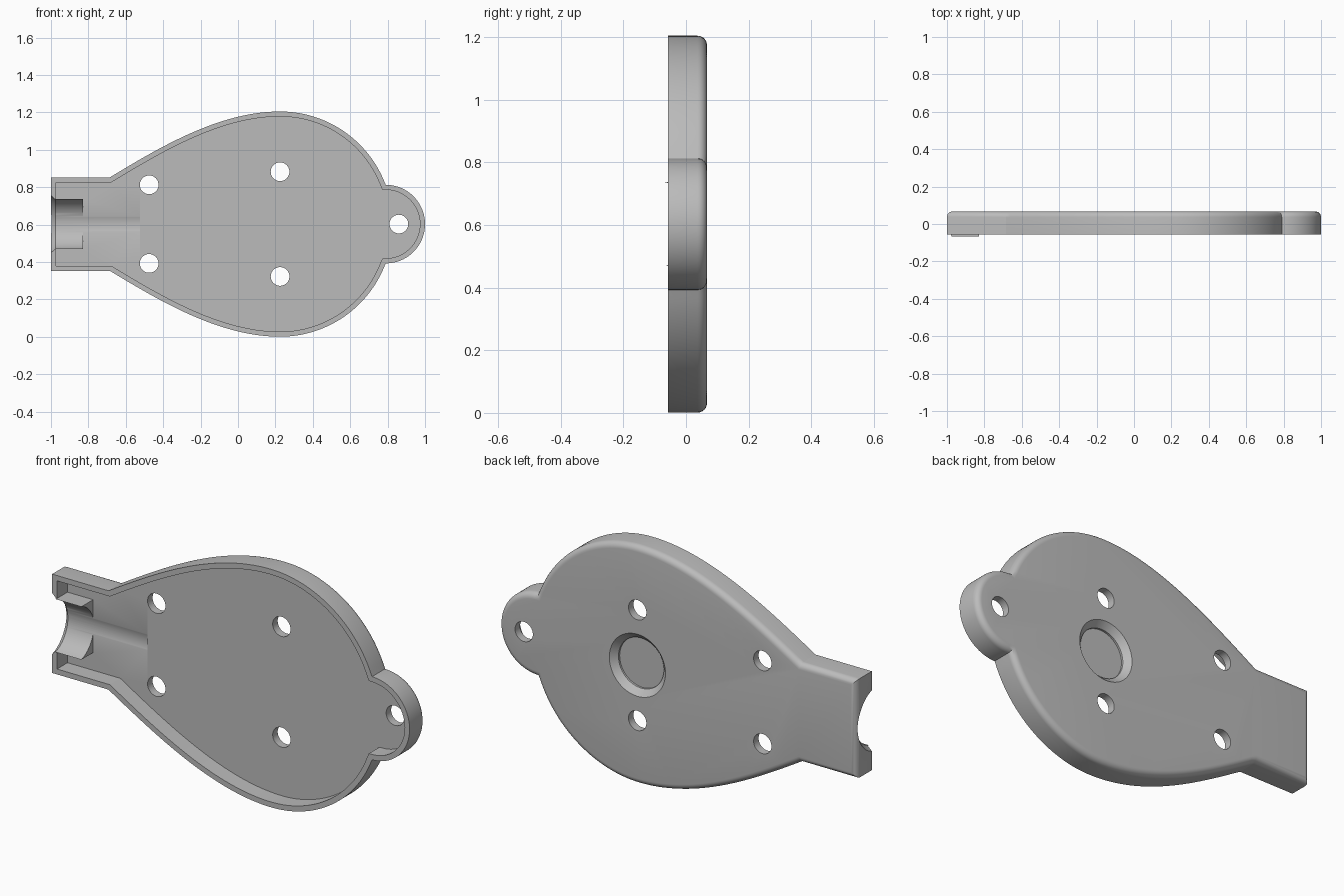
import bpy, bmesh, math
from mathutils import Vector, Matrix

cube = bpy.data.objects.get("Cube")
if cube:
    bpy.data.objects.remove(cube, do_unlink=True)

MID = 0.603                      # height of the long axis
FRONT, FLOOR, BACK = -0.057, 0.027, 0.067
WALL, FILLET = 0.027, 0.03

grey = bpy.data.materials.new("plain_grey")
grey.use_nodes = True
grey.diffuse_color = (0.5, 0.5, 0.5, 1)
grey.node_tree.nodes["Principled BSDF"].inputs["Base Color"].default_value = (0.5, 0.5, 0.5, 1)


def make_object(name, bm):
    bmesh.ops.recalc_face_normals(bm, faces=bm.faces)
    mesh = bpy.data.meshes.new(name)
    bm.to_mesh(mesh)
    bm.free()
    mesh.materials.append(grey)
    obj = bpy.data.objects.new(name, mesh)
    bpy.context.collection.objects.link(obj)
    return obj


def arc(cx, radius, start, end, steps):
    angles = [start + (end - start) * i / steps for i in range(steps + 1)]
    return [(cx + radius * math.cos(a), radius * math.sin(a)) for a in angles]


def bezier(a, b, c, d, steps):
    out = []
    for i in range(1, steps + 1):
        t = i / steps
        s = 1 - t
        out.append(tuple(s**3 * p + 3 * s*s*t * q + 3 * s*t*t * r + t**3 * u
                         for p, q, r, u in zip(a, b, c, d)))
    return out


def outline():
    """Upper half from the lug tip to the square end, then mirrored."""
    half = arc(0.79, 0.21, 0, math.pi / 2, 24)
    half += arc(0.225, 0.602, math.asin(0.21 / 0.602), math.pi / 2, 36)[1:]
    half += bezier((0.225, 0.602), (-0.1, 0.602), (-0.42, 0.41), (-0.685, 0.25), 36)
    half.append((-1, 0.25))
    lower = [(x, -h) for x, h in reversed(half[1:])]
    return [Vector(p) for p in half + lower]


def inset(points, d):
    """Mitred inward offset of a counter-clockwise loop."""
    out = []
    for i, p in enumerate(points):
        a = (p - points[i - 1]).normalized()
        b = (points[(i + 1) % len(points)] - p).normalized()
        na, nb = Vector((-a.y, a.x)), Vector((-b.y, b.x))
        out.append(p + (na + nb) * d / (1 + na.dot(nb)))
    return out


def tray():
    """Tray shell: floor, inner wall, rim, outer wall, rounded back edge."""
    rings = [(WALL, FLOOR), (WALL, FRONT)]
    rings += [(0, FRONT)]
    for i in range(7):
        a = math.pi / 2 * i / 6
        rings.append((FILLET * (1 - math.cos(a)), BACK - FILLET * (1 - math.sin(a))))
    bm = bmesh.new()
    base = outline()
    loops = [[bm.verts.new((p.x, y, MID + p.y)) for p in inset(base, d)] for d, y in rings]
    for low, high in zip(loops, loops[1:]):
        for i in range(len(low)):
            bm.faces.new((low[i - 1], low[i], high[i], high[i - 1]))
    bm.faces.new(loops[0])
    bm.faces.new(loops[-1])
    return make_object("tray_body", bm)


def box(name, low, high):
    bm = bmesh.new()
    bmesh.ops.create_cube(bm, size=1)
    low, high = Vector(low), Vector(high)
    for v in bm.verts:
        v.co = (low + high) / 2 + Vector(c * s for c, s in zip(v.co, high - low))
    return make_object(name, bm)


def rod(name, start, end, r1, r2, sides):
    """Cylinder or cone running from start to end."""
    start, end = Vector(start), Vector(end)
    axis = end - start
    turn = axis.to_track_quat('Z', 'Y').to_matrix().to_4x4()
    bm = bmesh.new()
    bmesh.ops.create_cone(bm, cap_ends=True, segments=sides, radius1=r1, radius2=r2,
                          depth=axis.length,
                          matrix=Matrix.Translation((start + end) / 2) @ turn)
    return make_object(name, bm)


def combine(target, tool, operation):
    tool.hide_render = True
    mod = target.modifiers.new(tool.name, 'BOOLEAN')
    mod.operation = operation
    mod.solver = 'EXACT'
    mod.object = tool
    bpy.context.view_layer.objects.active = target
    bpy.ops.object.modifier_apply(modifier=mod.name)
    bpy.data.objects.remove(tool, do_unlink=True)


body = tray()

# Cradle block inside the square end
combine(body, box("cradle_block", (-0.978, -BACK, MID - 0.134), (-0.83, FLOOR + 0.01, MID + 0.134)), 'UNION')

# Round channel for the shaft, flared at the end wall
AXIS, RADIUS = -0.107, 0.14
combine(body, rod("shaft_channel", (-1.1, AXIS, MID), (-0.525, AXIS, MID), RADIUS, RADIUS, 96), 'DIFFERENCE')
combine(body, rod("channel_flare", (-1.025, AXIS, MID), (-0.975, AXIS, MID), RADIUS + 0.044, RADIUS, 96), 'DIFFERENCE')

# Screw holes
holes = [(0.225, 0.28), (0.225, -0.28), (-0.475, 0.21), (-0.475, -0.21), (0.86, 0)]
for x, h in holes:
    combine(body, rod("screw_hole", (x, 0, MID + h), (x, 0.1, MID + h), 0.05, 0.05, 40), 'DIFFERENCE')

# Large centre hole, countersunk from the back
combine(body, rod("centre_hole", (0.225, 0, MID), (0.225, 0.1, MID), 0.127, 0.127, 72), 'DIFFERENCE')
combine(body, rod("countersink", (0.225, 0.037, MID), (0.225, 0.097, MID), 0.127, 0.187, 72), 'DIFFERENCE')

# Smooth curved walls, keep sharp edges
bpy.ops.object.select_all(action='DESELECT')
body.select_set(True)
bpy.context.view_layer.objects.active = body
bpy.ops.object.shade_smooth_by_angle(angle=math.radians(30))
